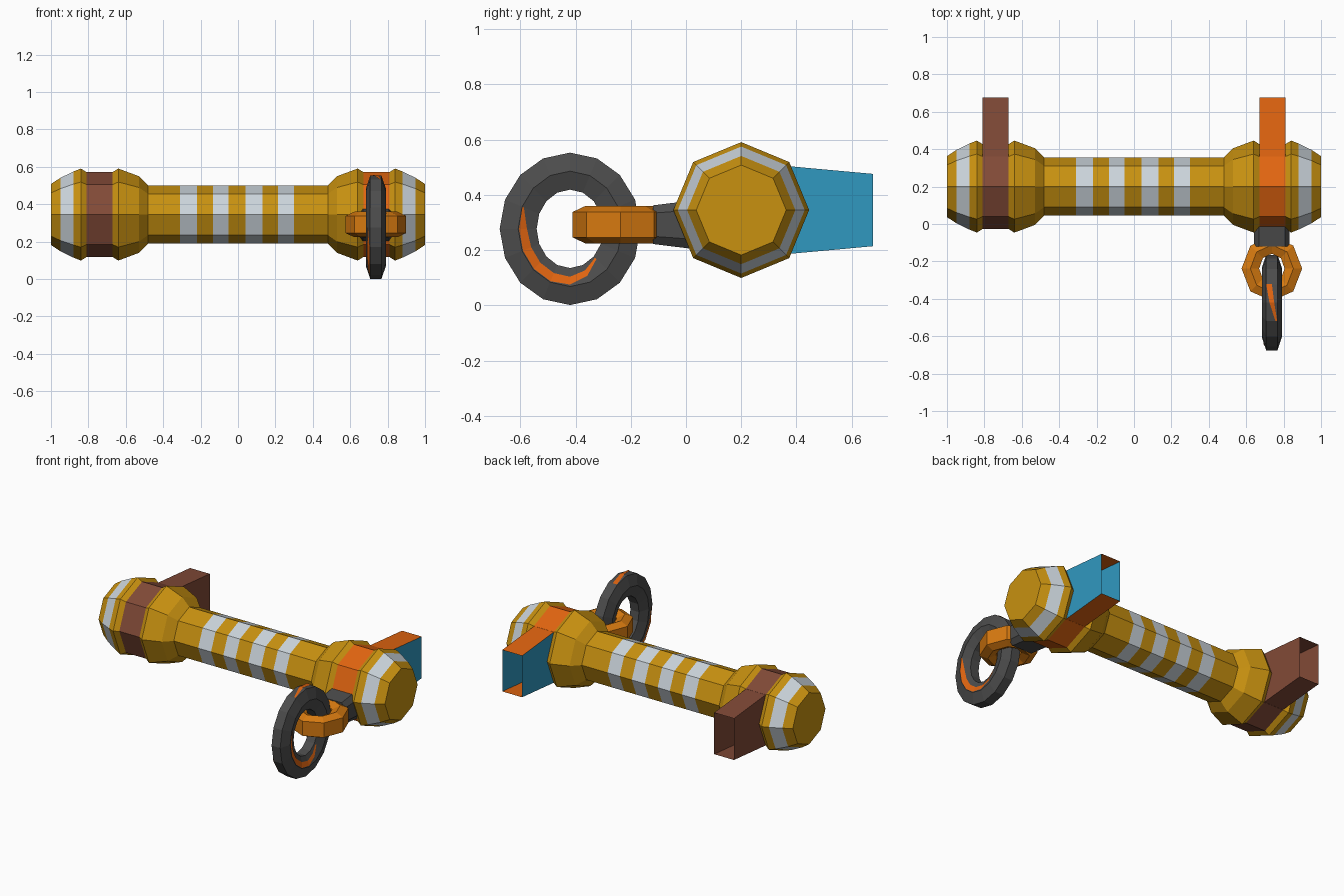
import bpy, math
from math import sin, cos, pi, radians

if "Cube" in bpy.data.objects:
    bpy.data.objects.remove(bpy.data.objects["Cube"])


def mat(name, r, g, b):
    lin = lambda c: (c / 255 / 12.92) if c < 11 else ((c / 255 + 0.055) / 1.055) ** 2.4
    m = bpy.data.materials.new(name)
    m.diffuse_color = (lin(r), lin(g), lin(b), 1)
    m.use_nodes = True
    m.node_tree.nodes["Principled BSDF"].inputs["Base Color"].default_value = m.diffuse_color
    return m


GOLD = mat("gold", 200, 145, 16)
SILVER = mat("pale_silver", 203, 212, 219)
BROWN = mat("red_brown", 130, 74, 55)
ORANGE = mat("strap_orange", 226, 101, 16)
BLUE = mat("blue", 48, 152, 192)
AMBER = mat("amber", 215, 122, 16)
GREY = mat("dark_grey", 76, 76, 76)


def make(name, verts, faces, mats, idx=None):
    me = bpy.data.meshes.new(name)
    me.from_pydata(verts, [], faces)
    for m in mats:
        me.materials.append(m)
    if idx:
        for p, i in zip(me.polygons, idx):
            p.material_index = i
    me.update()
    ob = bpy.data.objects.new(name, me)
    bpy.context.collection.objects.link(ob)
    return ob


def skin(rings, closed):
    """Quads joining rings of equal length; closed joins last ring to first, else caps."""
    n, k = len(rings), len(rings[0])
    verts = [v for r in rings for v in r]
    faces = []
    for i in range(n if closed else n - 1):
        a, b = i * k, (i + 1) % n * k
        faces += [(a + j, a + (j + 1) % k, b + (j + 1) % k, b + j) for j in range(k)]
    if not closed:
        faces += [tuple(range(k))[::-1], tuple(range((n - 1) * k, n * k))]
    return verts, faces


CY, CZ = 0.20, 0.345

# Handle: octagonal lathe along x, mirrored profile, coloured by position
half = [(1, .163), (.95, .196), (.88, .23), (.84, .246), (.81, .227),
        (.67, .227), (.64, .246), (.53, .205), (.48, .155)]
stripes = [-.31, -.22, -.135, -.05, .04, .13, .215, .30]
prof = [(-x, r) for x, r in half] + [(x, .155) for x in stripes] + half[::-1]
rings = [[(x, CY + r * cos(j * pi / 4), CZ + r * sin(j * pi / 4)) for j in range(8)]
         for x, r in prof]
verts, faces = skin(rings, False)


def handle_colour(x):
    if abs(x) < .3:
        return int(any(a < x < b for a, b in zip(stripes[::2], stripes[1::2])))
    if .88 < abs(x) < .95:
        return 1
    if .67 < abs(x) < .81:
        return 2 if x < 0 else 3
    return 0


idx = [handle_colour(sum(verts[v][0] for v in f) / len(f)) for f in faces]
make("handle", verts, faces, [GOLD, SILVER, BROWN, ORANGE], idx)

# Straps: open thin sleeves running back from the two bands
for name, cx, mats in (("left_strap", -.74, [BROWN, BROWN]), ("right_strap", .74, [ORANGE, BLUE])):
    rings = [[(cx - .069, y, CZ - h), (cx + .069, y, CZ - h),
              (cx + .069, y, CZ + h), (cx - .069, y, CZ + h)]
             for y, h in ((.30, .165), (.36, .160), (.677, .131))]
    v, f = skin(rings, False)
    make(name, v, f[:-2], mats, [j % 2 for j in range(8)])

# Neck: chamfered block between the band and the link
LX, LZ = .737, .292
rings = []
for y, h in ((-.12, .070), (.06, .092)):
    shape = [(.095, .6), (.07, 1), (-.07, 1), (-.095, .6), (-.095, -.6), (-.07, -1), (.07, -1), (.095, -.6)]
    rings.append([(LX + x, y, LZ + h * k) for x, k in shape])
make("neck", *skin(rings, False), [GREY])

# Link: horizontal eight-sided ring with hexagonal section
link_sec = [(.047, -.046), (.047, .046), (0, .068), (-.047, .046), (-.047, -.046), (0, -.068)]
rings = []
for i in range(8):
    t = i * pi / 4
    rings.append([(LX + .115 * cos(t) + d * cos(t), -.238 + (.126 + d) * sin(t), LZ + w)
                  for d, w in link_sec])
make("link", *skin(rings, True), [AMBER])

# Hanging ring: upright ring through the link
ring_sec = [(.067, -.03), (.067, .03), (0, .053), (-.067, .03), (-.067, -.03), (0, -.053)]


def ring_point(t, u, grow=1.0):
    a, b = ring_sec[int(u) % 6], ring_sec[(int(u) + 1) % 6]
    k = u - int(u)
    d, w = [(p + (q - p) * k) * grow for p, q in zip(a, b)]
    return (LX + w, -.42 + (.188 + d) * cos(t), .277 + (.209 + d) * sin(t))


SEG = 16
rings = [[ring_point(i * 2 * pi / SEG, j) for j in range(6)] for i in range(SEG)]
make("hanging_ring", *skin(rings, True), [GREY])

# Orange marks winding round the ring: (angle, section start, section end)
marks = {
    "ring_mark_top": [(67.5, .02, .5), (90, .3, .7), (112.5, .8, .95)],
    "ring_mark_side": [(157.5, 2.02, 2.1), (180, 2.05, 2.45), (202.5, 2.05, 2.5), (225, 2.05, 2.5),
                       (247.5, 2.05, 2.5), (270, 2.1, 2.5), (292.5, 2.35, 2.65), (315, 2.75, 2.85)],
    "ring_mark_front": [(180, 5.5, 5.6), (202.5, 5.4, 5.9), (225, 5.4, 5.95), (247.5, 5.7, 5.9)],
}
for name, path in marks.items():
    v = [ring_point(radians(t), u, 1.06) for t, a, b in path for u in (a, b)]
    f = [(2 * i, 2 * i + 1, 2 * i + 3, 2 * i + 2) for i in range(len(path) - 1)]
    make(name, v, f, [ORANGE])

# Consistent outward normals
for ob in bpy.context.collection.objects:
    ob.select_set(True)
    bpy.context.view_layer.objects.active = ob
bpy.ops.object.mode_set(mode='EDIT')
bpy.ops.mesh.select_all(action='SELECT')
bpy.ops.mesh.normals_make_consistent(inside=False)
bpy.ops.object.mode_set(mode='OBJECT')
